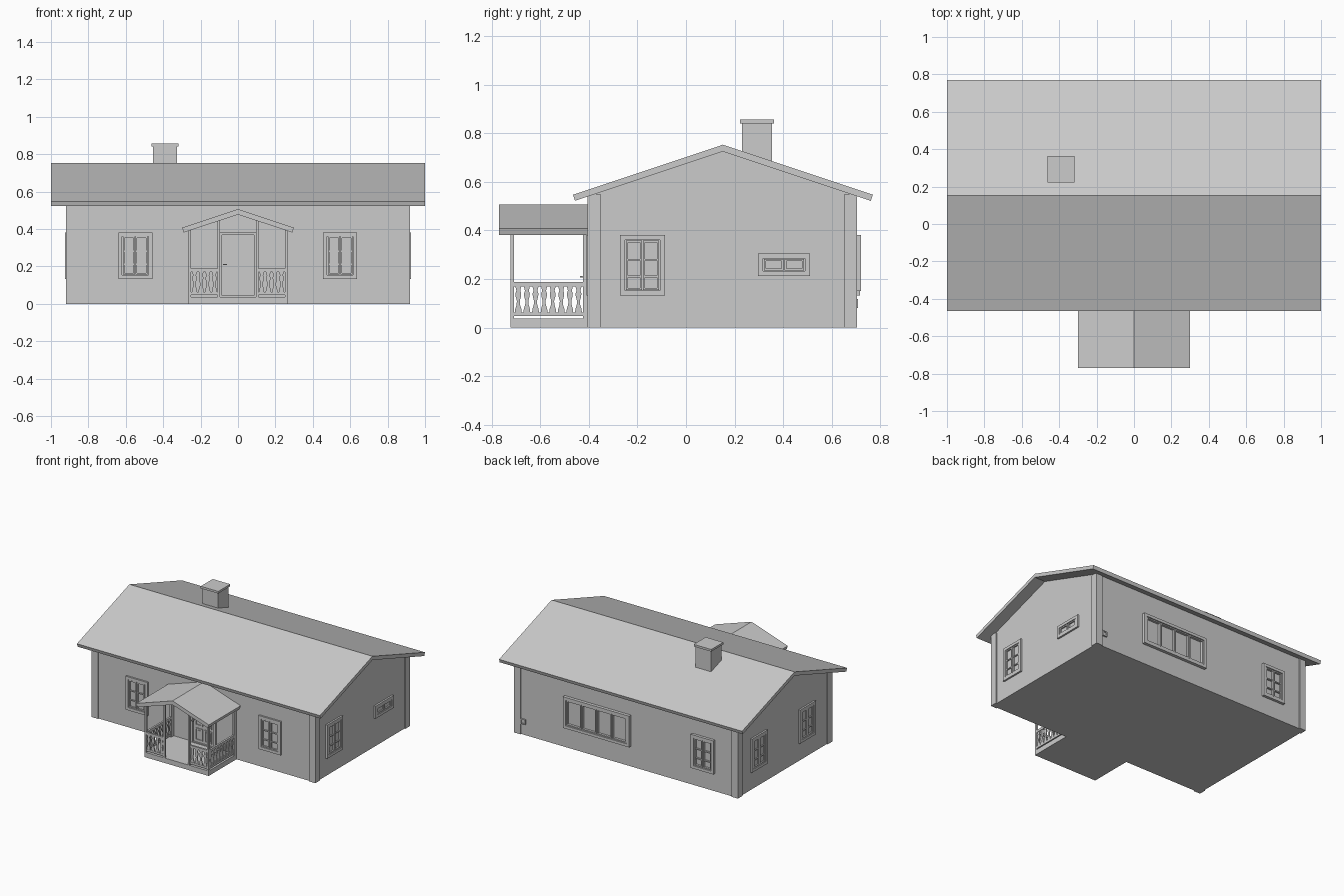
import bpy, bmesh

if "Cube" in bpy.data.objects:
    bpy.data.objects.remove(bpy.data.objects["Cube"])


def finish(name, bm):
    bmesh.ops.recalc_face_normals(bm, faces=bm.faces[:])
    me = bpy.data.meshes.new(name)
    bm.to_mesh(me)
    bm.free()
    ob = bpy.data.objects.new(name, me)
    bpy.context.collection.objects.link(ob)
    return ob


def add_box(bm, a, b):
    lo = [min(p, q) for p, q in zip(a, b)]
    hi = [max(p, q) for p, q in zip(a, b)]
    vs = bmesh.ops.create_cube(bm, size=1)['verts']
    for v in vs:
        v.co = [lo[i] if v.co[i] < 0 else hi[i] for i in range(3)]


def boxes(name, items):
    bm = bmesh.new()
    for a, b in items:
        add_box(bm, a, b)
    return finish(name, bm)


def add_prism(bm, pts, axis, t0, t1):
    """Extrude a 2D outline (horizontal, z) along 'x' or 'y'."""
    def at(p, t):
        return (t, p[0], p[1]) if axis == 'x' else (p[0], t, p[1])
    f = bm.faces.new([bm.verts.new(at(p, t0)) for p in pts])
    ext = bmesh.ops.extrude_face_region(bm, geom=[f])['geom']
    for v in ext:
        if isinstance(v, bmesh.types.BMVert):
            v.co['xyz'.index(axis)] = t1


def prism(name, pts, axis, t0, t1):
    bm = bmesh.new()
    add_prism(bm, pts, axis, t0, t1)
    return finish(name, bm)


def chevron(c, half, eave, ridge, dx, dz):
    """Gable roof section: slab with square-cut eaves."""
    return [(c - half, eave), (c, ridge), (c + half, eave),
            (c + half - dx, eave - dz), (c, ridge - dz - 0.003), (c - half + dx, eave - dz)]


# Wall planes: along-wall u, outward d, height z
WALLS = {
    'front': lambda u, d, z: (u, -0.397 - d, z),
    'back': lambda u, d, z: (u, 0.697 + d, z),
    'right': lambda u, d, z: (0.912 + d, u, z),
    'left': lambda u, d, z: (-0.912 - d, u, z),
}


def on_wall(name, wall, rects):
    P = WALLS[wall]
    return boxes(name, [(P(u0, 0 if d > 0 else 0.001, z0), P(u1, d, z1)) for u0, u1, z0, z1, d in rects])


def border(u0, u1, z0, z1, w, d):
    return [(u0, u0 + w, z0, z1, d), (u1 - w, u1, z0, z1, d),
            (u0 + w, u1 - w, z0, z0 + w, d), (u0 + w, u1 - w, z1 - w, z1, d)]


def window(name, wall, u0, u1, z0, z1, cols=2, bars=(0.27, 0.61), depth=0.013):
    r = border(u0, u1, z0, z1, 0.021, depth)
    a, b, c, e = u0 + 0.023, u1 - 0.023, z0 + 0.023, z1 - 0.023
    step = (b - a) / cols
    for i in range(cols):                       # sashes with glazing bars
        s0, s1 = a + i * step + 0.002, a + (i + 1) * step - 0.002
        r += border(s0, s1, c, e, 0.008, depth * 0.75)
        for f in bars:
            z = c + (e - c) * f
            r.append((s0 + 0.008, s1 - 0.008, z - 0.004, z + 0.004, depth * 0.6))
    on_wall(name, wall, r)


# House body
prism('house_walls', [(-0.397, 0), (0.697, 0), (0.697, 0.548), (0.152, 0.728), (-0.397, 0.548)],
      'x', -0.912, 0.912)
prism('main_roof', chevron(0.152, 0.617, 0.547, 0.753, 0.008, 0.025), 'x', -1, 1)

# Corner boards wrap each corner
for sx, side in ((1, 'right'), (-1, 'left')):
    for face, y, inner in (('front', -0.405, -0.352), ('back', 0.705, 0.652)):
        boxes(f'corner_board_{face}_{side}', [
            ((sx * 0.92, y, 0), (sx * 0.908, inner, 0.549)),
            ((sx * 0.92, y, 0), (sx * 0.868, y + (0.012 if y < 0 else -0.012), 0.545))])

# Chimney
boxes('chimney', [((-0.455, 0.23, 0.66), (-0.325, 0.355, 0.84)),
                  ((-0.462, 0.222, 0.84), (-0.318, 0.363, 0.856))])

# Windows
window('front_window_left', 'front', -0.64, -0.458, 0.133, 0.382)
window('front_window_right', 'front', 0.455, 0.637, 0.133, 0.382)
window('right_window_tall', 'right', -0.272, -0.086, 0.132, 0.382)
window('right_window_small', 'right', 0.296, 0.51, 0.213, 0.306, bars=())
window('left_window_rear', 'left', 0.36, 0.546, 0.132, 0.382)
window('left_window_front', 'left', -0.205, -0.019, 0.132, 0.382)
window('back_window_wide', 'back', -0.035, 0.51, 0.15, 0.382, cols=4, bars=(), depth=0.023)
window('back_window_small', 'back', -0.727, -0.541, 0.132, 0.382, depth=0.02)

# Small outlet box low on the back wall
on_wall('wall_outlet', 'back', border(0.83, 0.868, 0.08, 0.118, 0.008, 0.012) + [(0.838, 0.86, 0.088, 0.11, 0.006)])

# Door with frame, raised panels and handle
on_wall('door_frame', 'front', border(-0.1, 0.1, 0.03, 0.382, 0.014, 0.013))
door = [(-0.086, 0.086, 0.04, 0.37, 0.003)]
for z0, z1 in ((0.06, 0.15), (0.17, 0.265), (0.285, 0.355)):
    for u0, u1 in ((-0.068, -0.008), (0.008, 0.068)):
        door += border(u0, u1, z0, z1, 0.007, 0.009)
        door.append((u0 + 0.015, u1 - 0.015, z0 + 0.015, z1 - 0.015, 0.007))
on_wall('door_panel', 'front', door)
boxes('door_handle', [((-0.081, -0.436, 0.206), (-0.075, -0.4, 0.212)),
                      ((-0.081, -0.436, 0.206), (-0.06, -0.43, 0.212))])

# Porch floor and roof
boxes('porch_floor', [((-0.265, -0.723, 0), (0.265, -0.39, 0.037))])
prism('porch_roof', chevron(0, 0.299, 0.407, 0.506, 0.009, 0.026), 'y', -0.77, -0.397)

# Porch posts reach the underside of the roof
posts = []
for s in (-1, 1):
    for x0, x1, top in ((0.25, 0.265, 0.398), (0.095, 0.109, 0.45)):
        posts.append(((s * x0, -0.723, 0.03), (s * x1, -0.708, top)))
    posts.append(((s * 0.25, -0.425, 0.03), (s * 0.265, -0.397, 0.398)))
boxes('porch_posts', posts)


# Railings with fretwork balusters
def railing(name, axis, a, b, t, n):
    bm = bmesh.new()
    for z0, z1, w in ((0.047, 0.062, 0.005), (0.17, 0.188, 0.007)):
        add_prism(bm, [(a, z0), (b, z0), (b, z1), (a, z1)], axis, t - w, t + w)
    half = [(0.014, 0.06), (0.013, 0.075), (0.007, 0.095), (0.006, 0.11), (0.011, 0.128),
            (0.012, 0.14), (0.008, 0.152), (0.013, 0.172)]
    for i in range(n):
        c = a + (b - a) * (i + 0.5) / n
        pts = [(c + w, z) for w, z in half] + [(c - w, z) for w, z in reversed(half)]
        add_prism(bm, pts, axis, t - 0.003, t + 0.003)
    finish(name, bm)


for s, side in ((-1, 'left'), (1, 'right')):
    railing(f'front_railing_{side}', 'y', *sorted((s * 0.109, s * 0.25)), -0.7155, 4)
    railing(f'side_railing_{side}', 'x', -0.708, -0.425, s * 0.2575, 8)
